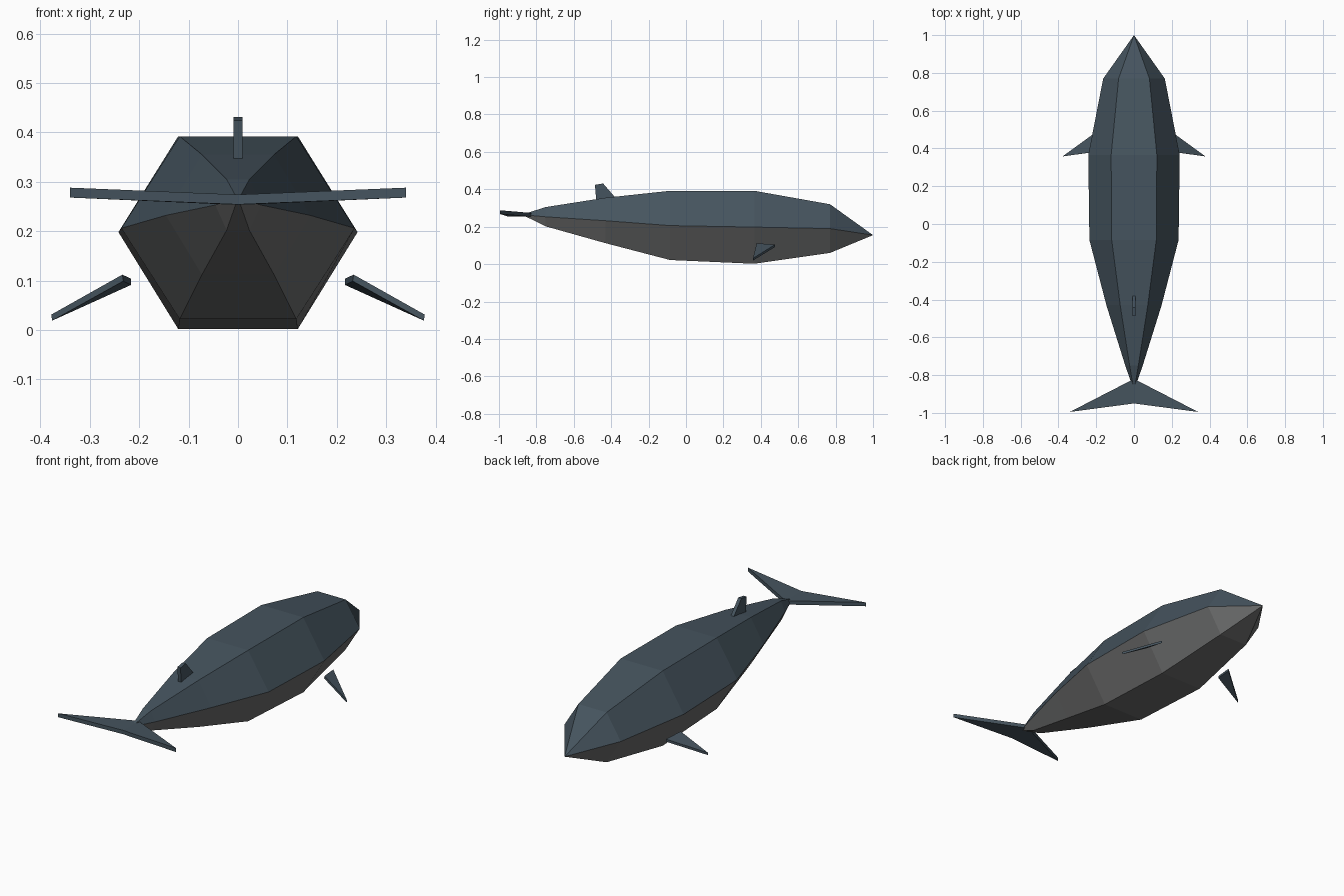
import bpy

if "Cube" in bpy.data.objects:
    bpy.data.objects.remove(bpy.data.objects["Cube"])


def material(name, rgb):
    m = bpy.data.materials.new(name)
    m.diffuse_color = (*rgb, 1)
    m.use_nodes = True
    m.node_tree.nodes["Principled BSDF"].inputs["Base Color"].default_value = m.diffuse_color
    return m


slate = material("slate blue", (0.060, 0.088, 0.112))
grey = material("belly grey", (0.150, 0.152, 0.152))


def make(name, verts, faces, mats):
    me = bpy.data.meshes.new(name)
    me.from_pydata(verts, [], faces)
    for m in mats:
        me.materials.append(m)
    ob = bpy.data.objects.new(name, me)
    bpy.context.collection.objects.link(ob)
    # consistent outward normals
    import bmesh
    bm = bmesh.new()
    bm.from_mesh(me)
    bmesh.ops.recalc_face_normals(bm, faces=bm.faces)
    bm.to_mesh(me)
    bm.free()
    return ob


def slab(name, side_a, side_b):
    """Closed plate between two matching outlines."""
    n = len(side_a)
    faces = [tuple(range(n)), tuple(range(2 * n - 1, n - 1, -1))]
    faces += [(i, (i + 1) % n, n + (i + 1) % n, n + i) for i in range(n)]
    return make(name, side_a + side_b, faces, [slate])


# Body: hexagonal rings (y, side half width, middle z, top z, bottom z)
rings = [(0.77, 0.163, 0.190, 0.320, 0.060),
         (0.365, 0.242, 0.198, 0.392, 0.002),
         (-0.085, 0.236, 0.206, 0.392, 0.022),
         (-0.43, 0.146, 0.232, 0.355, 0.112),
         (-0.75, 0.046, 0.253, 0.305, 0.202),
         (-0.86, 0.008, 0.263, 0.270, 0.256)]
verts = []
for y, w, mid, top, bottom in rings:
    h = w / 2
    verts += [(w, y, mid), (h, y, top), (-h, y, top),
              (-w, y, mid), (-h, y, bottom), (h, y, bottom)]
nose = len(verts)
verts.append((0, 1.0, 0.155))
faces, belly = [], []
for s in range(6):
    t = (s + 1) % 6
    faces.append((nose, s, t))
    belly.append(s >= 3)
    for r in range(len(rings) - 1):
        a, b = r * 6, r * 6 + 6
        faces.append((a + s, b + s, b + t, a + t))
        belly.append(s >= 3)
faces.append(tuple(range(nose - 6, nose)))
belly.append(False)
body = make("body", verts, faces, [slate, grey])
for p, is_belly in zip(body.data.polygons, belly):
    p.material_index = int(is_belly)

# Dorsal fin
profile = [(-0.48, 0.345), (-0.487, 0.424), (-0.443, 0.431), (-0.38, 0.358)]
slab("dorsal_fin", [(-0.009, y, z) for y, z in profile],
     [(0.009, y, z) for y, z in profile])

# Flippers and tail flukes, one per side
for side, sx in (("right", 1), ("left", -1)):
    top = [(0.217, 0.475, 0.104), (0.234, 0.378, 0.112), (0.378, 0.358, 0.031)]
    low = [(0.217, 0.475, 0.091), (0.232, 0.378, 0.099), (0.376, 0.358, 0.019)]
    slab(side + "_flipper", [(sx * x, y, z) for x, y, z in top],
         [(sx * x, y, z) for x, y, z in low])
    plan = [(0, -0.82, 0.273), (0, -0.95, 0.274), (0.34, -0.995, 0.288)]
    slab(side + "_fluke", [(sx * x, y, z) for x, y, z in plan],
         [(sx * x, y, z - 0.020) for x, y, z in plan])
